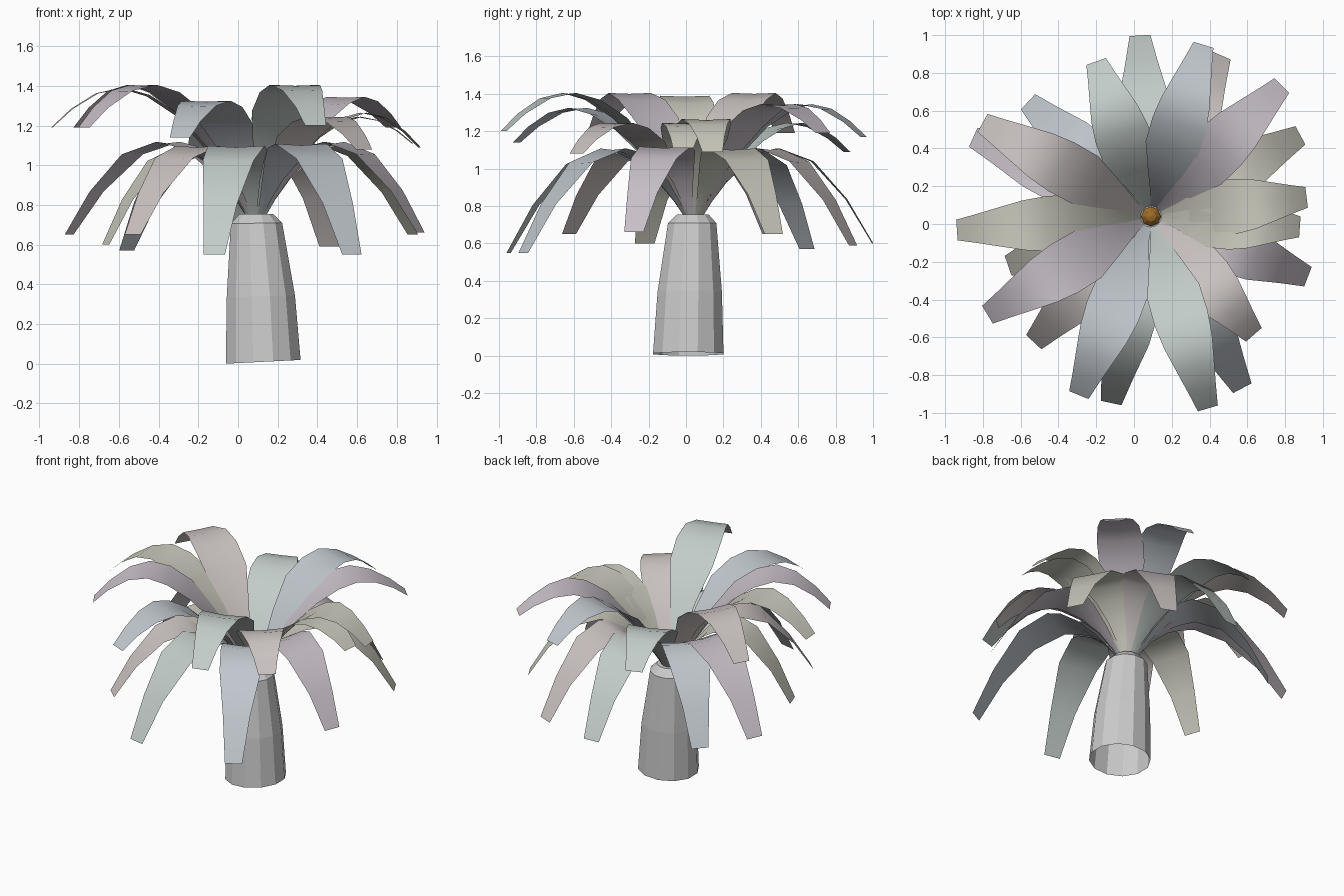
import bpy, bmesh
from math import sin, cos, tau, radians
from mathutils import Vector

if "Cube" in bpy.data.objects:
    bpy.data.objects.remove(bpy.data.objects["Cube"])

CROWN = Vector((0.09, 0.04, 0))


def make_object(name, bm, color=None, smooth=False):
    me = bpy.data.meshes.new(name)
    bm.to_mesh(me)
    bm.free()
    ob = bpy.data.objects.new(name, me)
    bpy.context.collection.objects.link(ob)
    if color:
        mat = bpy.data.materials.new(name + "_colour")
        mat.diffuse_color = (*color, 1)
        mat.use_nodes = True
        mat.node_tree.nodes["Principled BSDF"].inputs["Base Color"].default_value = mat.diffuse_color
        me.materials.append(mat)
    if smooth:
        for p in me.polygons:
            p.use_smooth = True
    return ob


# Trunk: tapered, slightly leaning tube with a chamfered top
SIDES = 12
RINGS = [  # x, y, z, radius, slope along x
    (0.127, 0.012, 0.010, 0.195, 0.05),
    (0.115, 0.020, 0.340, 0.178, 0.03),
    (0.093, 0.033, 0.708, 0.134, 0.02),
    (0.093, 0.036, 0.755, 0.088, 0.0),
]
bm = bmesh.new()
rings = []
for x, y, z, r, slope in RINGS:
    ring = []
    for i in range(SIDES):
        a = tau * (i + 0.5) / SIDES
        ring.append(bm.verts.new((x + r * cos(a), y + r * sin(a), z + slope * r * cos(a))))
    rings.append(ring)
for lo, hi in zip(rings, rings[1:]):
    for i in range(SIDES):
        j = (i + 1) % SIDES
        bm.faces.new((lo[i], lo[j], hi[j], hi[i]))
bm.faces.new(rings[-1])
make_object("trunk", bm)

# Orange bud in the middle of the crown
bm = bmesh.new()
bmesh.ops.create_uvsphere(bm, u_segments=8, v_segments=6, radius=0.055)
bmesh.ops.translate(bm, verts=bm.verts, vec=CROWN + Vector((0, 0, 0.745)))
make_object("crown_bud", bm, (0.35, 0.15, 0.02))

# Leaf shape: rise to the peak, then fall to the tip
RISE = [(0, 0), (0.12, 0.22), (0.31, 0.51), (0.57, 0.79), (0.8, 0.94), (1, 1)]
FALL = [(0.36, 0.13), (0.72, 0.53), (1, 1)]
WIDTH = [(0, 0.035), (0.1, 0.09), (0.2, 0.17), (0.37, 0.29), (0.5, 0.295), (0.66, 0.26), (0.85, 0.17), (1, 0.11)]
TINTS = [(0.6, 0.6, 0.52), (0.54, 0.6, 0.58), (0.58, 0.53, 0.58), (0.6, 0.55, 0.54), (0.53, 0.57, 0.61)]


def width_at(u):
    for (u0, w0), (u1, w1) in zip(WIDTH, WIDTH[1:]):
        if u <= u1 + 1e-6:
            return w0 + (w1 - w0) * (u - u0) / (u1 - u0)


def leaf(name, angle, reach, peak, tip, crest, tint):
    d = Vector((cos(radians(angle)), sin(radians(angle)), 0))
    side = Vector((-d.y, d.x, 0))
    base_r, base_z = 0.05, 0.745
    path = [(crest * u, base_z + (peak - base_z) * f) for u, f in RISE]
    path += [(crest + (1 - crest) * v, peak + (tip - peak) * f) for v, f in FALL]
    bm = bmesh.new()
    rows = []
    for u, z in path:
        mid = CROWN + d * (base_r + (reach - base_r) * u) + Vector((0, 0, z))
        half = width_at(u) / 2
        # edges curl slightly up near the base
        curl = (Vector((0, 0, 1)) - d * 0.8) * half * 0.1 * (1 - u)
        rows.append([bm.verts.new(p) for p in (mid - side * half + curl, mid, mid + side * half + curl)])
    for a, b in zip(rows, rows[1:]):
        for k in range(2):
            bm.faces.new((a[k], b[k], b[k + 1], a[k + 1]))
    make_object(name, bm, tint, True)


# Upper leaves: angle, reach, peak height, tip height
UPPER = [
    (7, 0.83, 1.26, 1.09), (45, 0.98, 1.34, 1.19), (73, 0.95, 1.34, 1.17),
    (109.5, 0.87, 1.24, 1.09), (151, 1.02, 1.40, 1.19), (184, 1.03, 1.385, 1.19),
    (211, 1.01, 1.40, 1.19), (248, 1.02, 1.32, 1.14), (286.5, 1.06, 1.40, 1.20),
    (311, 0.83, 1.24, 1.08), (356, 0.79, 1.24, 1.11),
]
# Lower drooping leaves
LOWER = [
    (28.5, 0.90, 1.10, 0.65), (66.5, 0.93, 1.10, 0.59), (93.5, 0.96, 1.10, 0.60),
    (137, 0.89, 1.08, 0.57), (156, 1.03, 1.11, 0.65), (199, 0.80, 1.08, 0.60),
    (227, 0.91, 1.09, 0.65), (258, 1.01, 1.09, 0.55), (298, 1.03, 1.10, 0.55),
    (339, 0.89, 1.11, 0.66),
]
for i, spec in enumerate(UPPER):
    leaf(f"upper_leaf_{i + 1}", *spec, 0.64, TINTS[i * 2 % 5])
for i, spec in enumerate(LOWER):
    leaf(f"lower_leaf_{i + 1}", *spec, 0.45, TINTS[i * 3 % 5])
